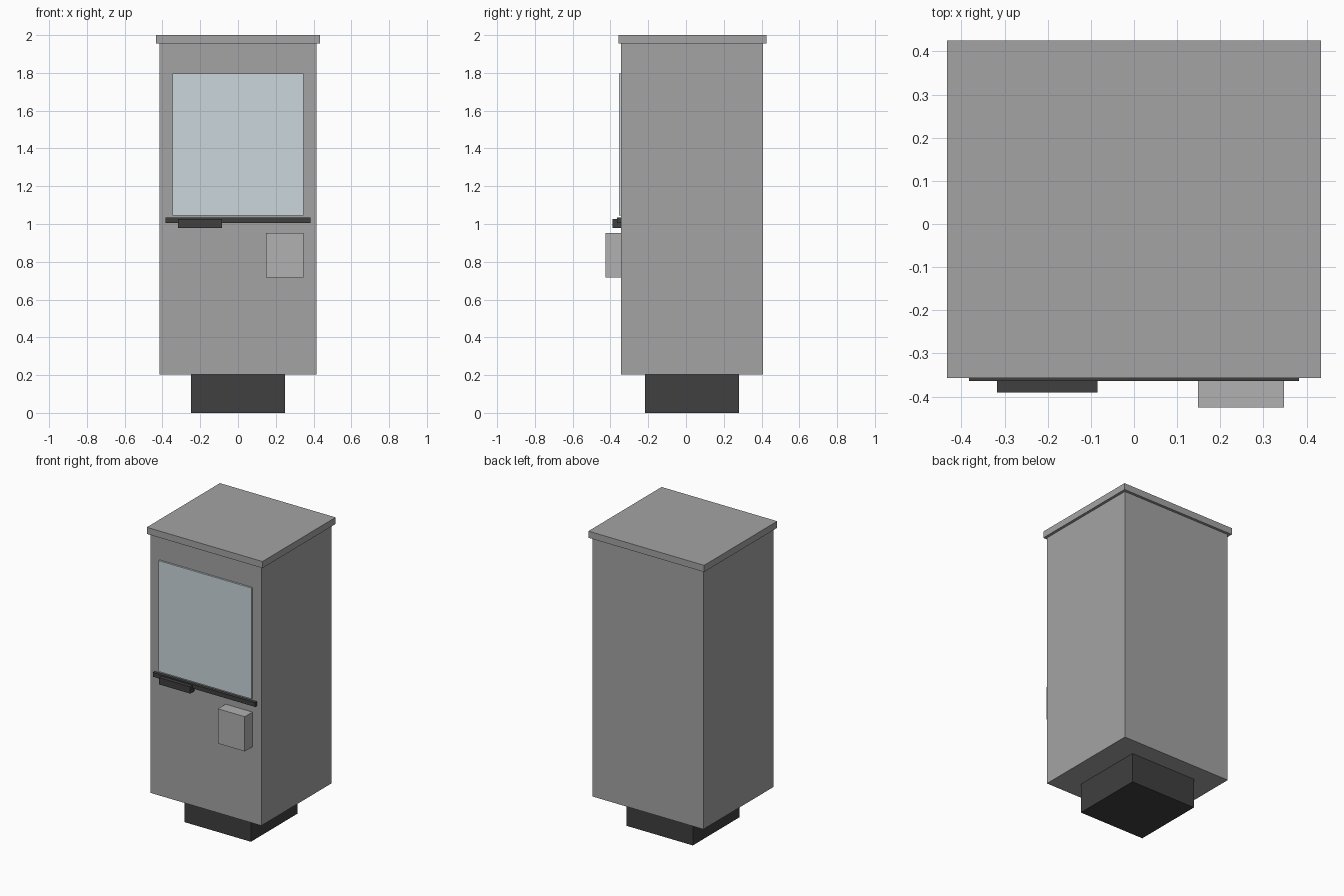
import bpy

if "Cube" in bpy.data.objects:
    bpy.data.objects.remove(bpy.data.objects["Cube"])


def material(name, rgb):
    m = bpy.data.materials.new(name)
    m.diffuse_color = (*rgb, 1.0)
    m.use_nodes = True
    m.node_tree.nodes["Principled BSDF"].inputs["Base Color"].default_value = m.diffuse_color
    return m


def box(name, x, y, z, mat):
    """Box from (min, max) ranges on each axis."""
    bpy.ops.mesh.primitive_cube_add(size=1, location=[sum(r) / 2 for r in (x, y, z)])
    ob = bpy.context.object
    ob.name = name
    ob.scale = [r[1] - r[0] for r in (x, y, z)]
    bpy.ops.object.transform_apply(location=False, rotation=False, scale=True)
    ob.data.materials.append(mat)
    return ob


steel = material("grey_steel", (0.37, 0.37, 0.375))
light = material("light_grey", (0.44, 0.44, 0.44))
dark = material("dark_metal", (0.05, 0.05, 0.05))
glass = material("pale_glass", (0.60, 0.67, 0.71))

# Plinth, cabinet and overhanging roof, stacked
box("plinth", (-0.248, 0.248), (-0.216, 0.281), (0, 0.202), dark)
box("cabinet", (-0.415, 0.415), (-0.343, 0.407), (0.202, 1.955), steel)
box("roof_cap", (-0.433, 0.433), (-0.357, 0.425), (1.955, 2.0), steel)

# Front fittings
box("window", (-0.348, 0.348), (-0.355, -0.343), (1.046, 1.797), glass)
box("sill_rail", (-0.383, 0.383), (-0.364, -0.343), (1.005, 1.034), dark)
box("handle", (-0.317, -0.085), (-0.39, -0.343), (0.98, 1.026), dark)
box("coin_box", (0.148, 0.348), (-0.425, -0.343), (0.718, 0.953), light)
